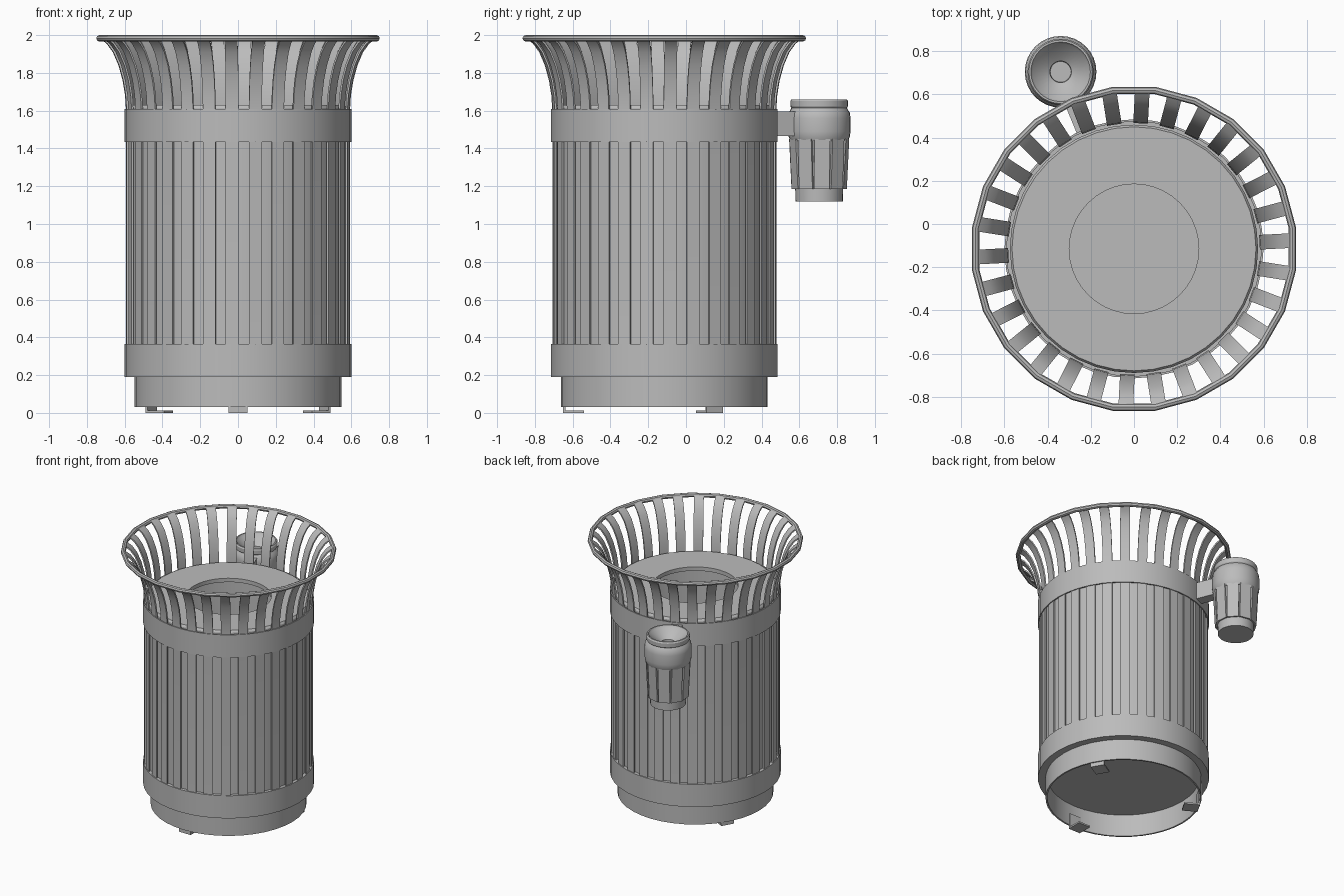
import bpy
import bmesh
from math import cos, sin, tau, radians, hypot, pi
from mathutils import Matrix, Vector

if "Cube" in bpy.data.objects:
    bpy.data.objects.remove(bpy.data.objects["Cube"])

CAN = Vector((0, -0.115, 0))
ASH = Vector((-0.34, 0.705, 0))

metal = bpy.data.materials.new("grey_metal")
metal.use_nodes = True
GREY = (0.5, 0.5, 0.5, 1)
metal.diffuse_color = GREY
metal.node_tree.nodes["Principled BSDF"].inputs["Base Color"].default_value = GREY


def finish(name, bm, location, smooth=True):
    bmesh.ops.recalc_face_normals(bm, faces=bm.faces)
    mesh = bpy.data.meshes.new(name)
    bm.to_mesh(mesh)
    bm.free()
    mesh.materials.append(metal)
    obj = bpy.data.objects.new(name, mesh)
    bpy.context.collection.objects.link(obj)
    obj.location = location
    if smooth:
        bpy.ops.object.select_all(action='DESELECT')
        obj.select_set(True)
        bpy.context.view_layer.objects.active = obj
        bpy.ops.object.shade_smooth_by_angle(angle=radians(30))
    return obj


def lathe(name, profile, location, sides=40, closed=False, turn=0.0):
    """Revolve (radius, height) points; radius 0 ends become poles."""
    bm = bmesh.new()
    verts = [bm.verts.new((r * cos(turn), r * sin(turn), z)) for r, z in profile]
    edges = [bm.edges.new(p) for p in zip(verts, verts[1:])]
    if closed:
        edges.append(bm.edges.new((verts[-1], verts[0])))
    bmesh.ops.spin(bm, geom=verts + edges, axis=(0, 0, 1), cent=(0, 0, 0),
                   angle=tau, steps=sides, use_duplicate=False)
    bmesh.ops.remove_doubles(bm, verts=bm.verts, dist=0.0005)
    return finish(name, bm, location)


def ring(name, r_in, r_out, z0, z1, location, sides=40):
    return lathe(name, [(r_in, z0), (r_out, z0), (r_out, z1), (r_in, z1)],
                 location, sides, closed=True)


def strip(bm, path, width, thick, angle):
    """Bar of rectangular section following (radius, height) points."""
    turn = Matrix.Rotation(angle, 3, 'Z')
    rows = []
    for i, (r, z) in enumerate(path):
        a, b = path[max(i - 1, 0)], path[min(i + 1, len(path) - 1)]
        dr, dz = b[0] - a[0], b[1] - a[1]
        size = hypot(dr, dz)
        nr, nz = dz / size * thick, -dr / size * thick
        half = width / 2
        rows.append([bm.verts.new(turn @ Vector(p)) for p in (
            (r, -half, z), (r, half, z),
            (r - nr, half, z - nz), (r - nr, -half, z - nz))])
    for low, high in zip(rows, rows[1:]):
        for j in range(4):
            k = (j + 1) % 4
            bm.faces.new((low[j], low[k], high[k], high[j]))
    bm.faces.new(rows[0])
    bm.faces.new(rows[-1])


def box(bm, size, centre, angle):
    mat = (Matrix.Rotation(angle, 4, 'Z') @ Matrix.Translation(centre)
           @ Matrix.Diagonal((*size, 1)))
    bmesh.ops.create_cube(bm, size=1, matrix=mat)


# Flared slats around the body
bm = bmesh.new()
slat_path = [(0.592, 0.25), (0.592, 1.6), (0.597, 1.68), (0.61, 1.76), (0.632, 1.84),
             (0.662, 1.91), (0.695, 1.955), (0.735, 1.985)]
for i in range(30):
    strip(bm, slat_path, 0.068, 0.01, radians(87 - 12 * i))
finish("slats", bm, CAN)

# Top rim tube
tube = [(0.74 + 0.017 * cos(tau * i / 8), 1.983 + 0.017 * sin(tau * i / 8)) for i in range(8)]
lathe("top_rim", tube, CAN, 24, closed=True, turn=pi / 24)

# Bands and base ring
ring("upper_band", 0.59, 0.6, 1.435, 1.61, CAN)
ring("lower_band", 0.545, 0.6, 0.19, 0.365, CAN)
ring("base_ring", 0.535, 0.547, 0.03, 0.2, CAN)

# Inner liner with lid opening and closed floor
lathe("liner", [(0, 0.2), (0.575, 0.2), (0.575, 1.615), (0.565, 1.63),
                (0.3, 1.63), (0.3, 1.6), (0.56, 1.6), (0.56, 0.22), (0, 0.22)], CAN)

# Three bracket feet
bm = bmesh.new()
for i in range(3):
    a = radians(-90 + 120 * i)
    box(bm, (0.11, 0.1, 0.012), (0.48, 0, 0.006), a)
    box(bm, (0.012, 0.1, 0.12), (0.53, 0, 0.06), a)
finish("feet", bm, CAN, smooth=False)

# Ash container hung at the back
lathe("ash_cup", [(0, 1.12), (0.125, 1.12), (0.127, 1.19), (0.132, 1.19),
                  (0.147, 1.45), (0, 1.45)], ASH, 32)
bm = bmesh.new()
for i in range(10):
    strip(bm, [(0.141, 1.185), (0.154, 1.45)], 0.082, 0.012, tau * i / 10 + 0.1)
finish("ash_cup_panels", bm, ASH)
lathe("ash_collar", [(0, 1.44), (0.152, 1.44), (0.162, 1.462), (0.166, 1.49), (0.166, 1.56),
                     (0.162, 1.59), (0.152, 1.605), (0.147, 1.615), (0.152, 1.622),
                     (0.153, 1.65), (0.147, 1.66), (0.138, 1.66), (0.13, 1.645),
                     (0.05, 1.59), (0.048, 1.56), (0, 1.56)], ASH, 32)

# Bracket joining the ash container to the upper band
bm = bmesh.new()
reach = ASH - CAN
box(bm, (0.17, 0.08, 0.13), (0.68, 0, 1.53), radians(112.5))
finish("ash_bracket", bm, CAN, smooth=False)
